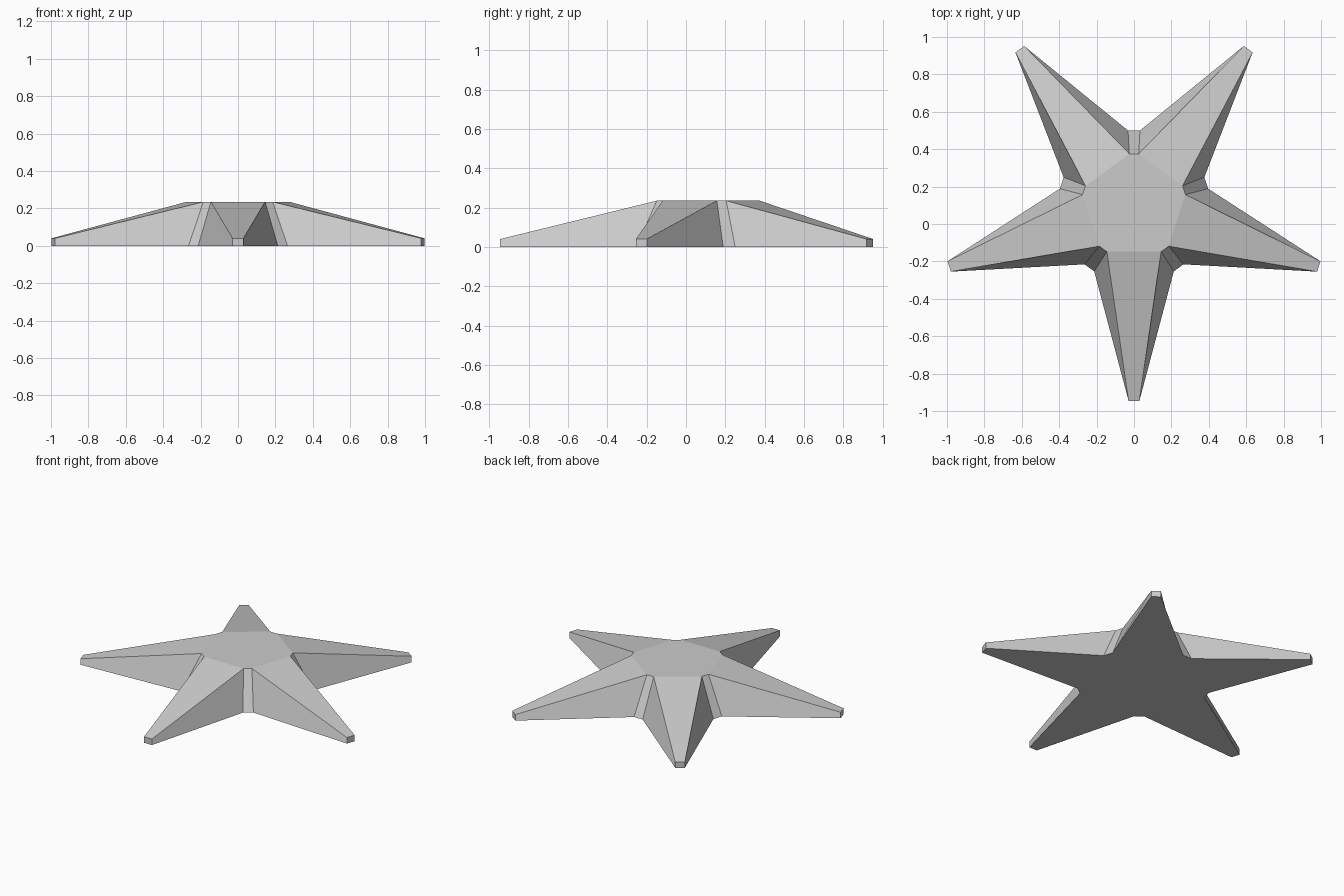
import bpy, bmesh, math
from mathutils import Vector

cube = bpy.data.objects.get("Cube")
if cube:
    bpy.data.objects.remove(cube, do_unlink=True)

ARMS = 5
CENTRE_Y = 0.094
TIP_R, TIP_HALF, TIP_Z = 1.039, 0.029, 0.04
VALLEY_R, VALLEY_HALF = 0.406, 0.032
CROWN_R, CROWN_HALF, CROWN_Z = 0.281, 0.025, 0.235

bm = bmesh.new()


def pair(angle, radius, half, z):
    """Two vertices either side of a spoke, in counter-clockwise order."""
    out = Vector((math.cos(angle), math.sin(angle), 0))
    side = Vector((-out.y, out.x, 0))
    base = Vector((0, CENTRE_Y, z)) + out * radius
    return [bm.verts.new(base + side * s) for s in (-half, half)]


# Vertex pairs for each arm tip and for the valley that follows it
step = math.tau / ARMS
tips_low, tips_high, valleys, crowns = [], [], [], []
for i in range(ARMS):
    a = -math.pi / 2 + i * step
    tips_low.append(pair(a, TIP_R, TIP_HALF, 0))
    tips_high.append(pair(a, TIP_R, TIP_HALF, TIP_Z))
    valleys.append(pair(a + step / 2, VALLEY_R, VALLEY_HALF, 0))
    crowns.append(pair(a + step / 2, CROWN_R, CROWN_HALF, CROWN_Z))

# Arms: sloping top, end cap, two flanks, and the bevelled valley between arms
for i in range(ARMS):
    low, high = tips_low[i], tips_high[i]
    v0, v1 = valleys[i - 1], valleys[i]
    c0, c1 = crowns[i - 1], crowns[i]
    bm.faces.new((c0[1], high[0], high[1], c1[0]))
    bm.faces.new((low[0], low[1], high[1], high[0]))
    bm.faces.new((v0[1], low[0], high[0], c0[1]))
    bm.faces.new((low[1], v1[0], c1[0], high[1]))
    bm.faces.new((v1[0], v1[1], c1[1], c1[0]))

# Flat crown and flat underside
bm.faces.new([v for c in crowns for v in c])
outline = [v for t, w in zip(tips_low, valleys) for v in t + w]
bm.faces.new(outline[::-1])
bmesh.ops.recalc_face_normals(bm, faces=bm.faces)

mesh = bpy.data.meshes.new("star_body")
bm.to_mesh(mesh)
bm.free()

# Single grey material
grey = bpy.data.materials.new("light_grey")
grey.use_nodes = True
colour = (0.6, 0.6, 0.6, 1)
grey.diffuse_color = colour
grey.node_tree.nodes["Principled BSDF"].inputs["Base Color"].default_value = colour
mesh.materials.append(grey)

star = bpy.data.objects.new("star_body", mesh)
bpy.context.scene.collection.objects.link(star)
